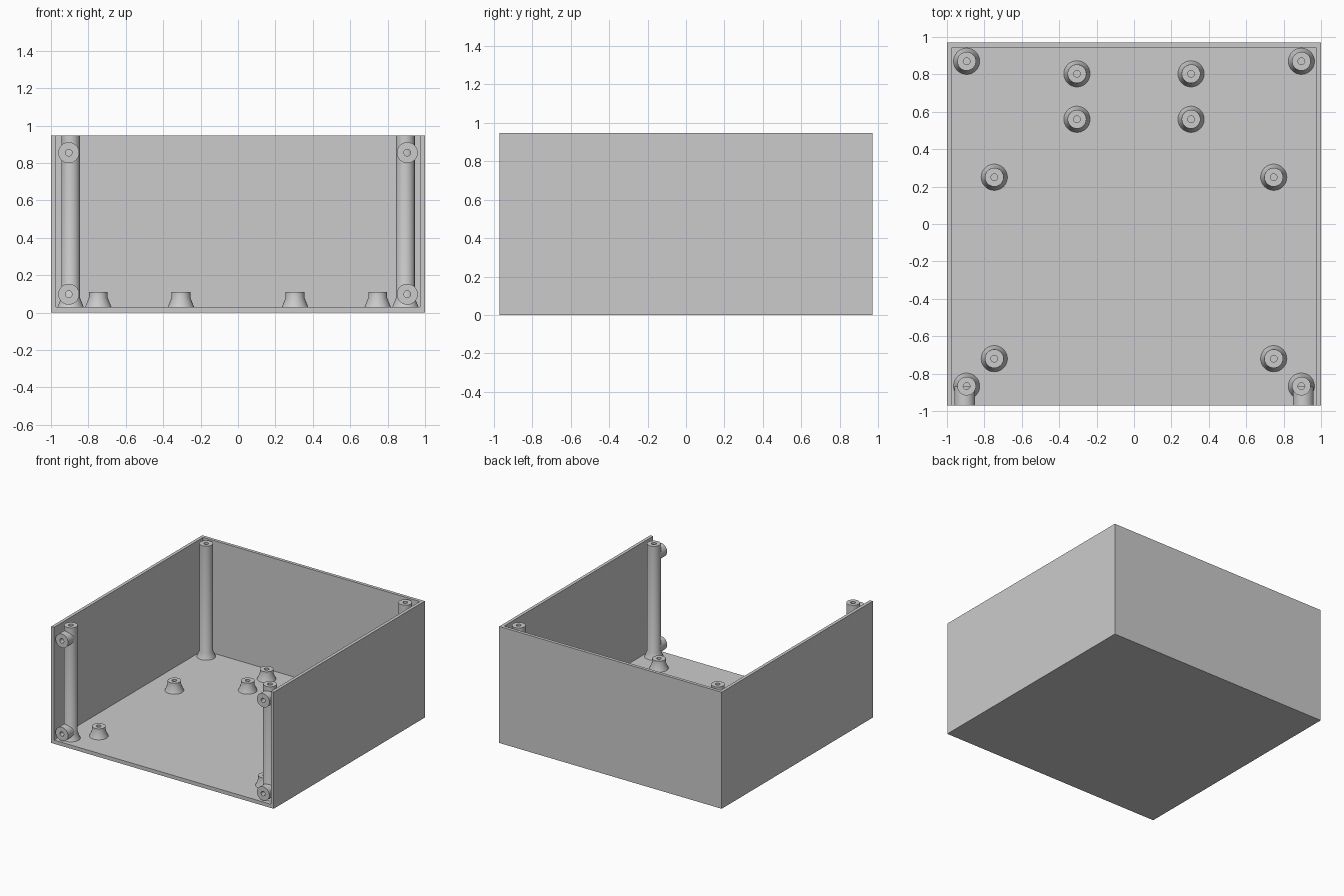
import bpy
import bmesh
import math
from mathutils import Matrix

cube = bpy.data.objects.get("Cube")
if cube:
    bpy.data.objects.remove(cube, do_unlink=True)

HALF_X, HALF_Y, HEIGHT = 1.0, 0.97, 0.947
WALL, FLOOR = 0.026, 0.03
HOLE = 0.018

grey = bpy.data.materials.new("plain_grey")
grey.use_nodes = True
colour = (0.6, 0.6, 0.6, 1)
grey.diffuse_color = colour
grey.node_tree.nodes["Principled BSDF"].inputs["Base Color"].default_value = colour


def add_object(name, bm):
    bmesh.ops.recalc_face_normals(bm, faces=bm.faces)
    mesh = bpy.data.meshes.new(name)
    bm.to_mesh(mesh)
    bm.free()
    mesh.materials.append(grey)
    obj = bpy.data.objects.new(name, mesh)
    bpy.context.collection.objects.link(obj)
    return obj


def turned(name, profile, matrix):
    """Revolve a (radius, height) profile about z, then place it."""
    bm = bmesh.new()
    verts = [bm.verts.new((r, 0, z)) for r, z in profile]
    edges = [bm.edges.new(pair) for pair in zip(verts, verts[1:])]
    bmesh.ops.spin(bm, geom=verts + edges, cent=(0, 0, 0), axis=(0, 0, 1),
                   angle=math.tau, steps=48, use_merge=True)
    bmesh.ops.remove_doubles(bm, verts=bm.verts, dist=1e-5)
    bmesh.ops.transform(bm, matrix=matrix, verts=bm.verts)
    obj = add_object(name, bm)
    bpy.ops.object.select_all(action="DESELECT")
    obj.select_set(True)
    bpy.context.view_layer.objects.active = obj
    bpy.ops.object.shade_smooth_by_angle(angle=math.radians(25))


def pillar_profile(height, hole_depth):
    """Flared foot, straight shaft and a blind screw hole."""
    return [(0, 0), (0.07, 0), (0.05, 0.05), (0.05, height), (HOLE, height),
            (HOLE, height - hole_depth), (0, height - hole_depth)]


# Tray: a U-shaped wall, open at the front and top, on a floor
bm = bmesh.new()
inner_x, inner_y = HALF_X - WALL, HALF_Y - WALL
outer = [(-HALF_X, -HALF_Y), (-HALF_X, HALF_Y), (HALF_X, HALF_Y), (HALF_X, -HALF_Y)]
inner = [(-inner_x, -HALF_Y), (-inner_x, inner_y), (inner_x, inner_y), (inner_x, -HALF_Y)]


def ring(points, z):
    return [bm.verts.new((x, y, z)) for x, y in points]


base, rim = ring(outer, 0), ring(outer, HEIGHT)
deck, lip = ring(inner, FLOOR), ring(inner, HEIGHT)
bm.faces.new(base)
bm.faces.new(deck)
for i in range(3):
    j = i + 1
    bm.faces.new((base[i], base[j], rim[j], rim[i]))
    bm.faces.new((deck[i], deck[j], lip[j], lip[i]))
    bm.faces.new((rim[i], rim[j], lip[j], lip[i]))
for i in (0, 3):
    bm.faces.new((base[i], rim[i], lip[i], deck[i]))
bm.faces.new((base[0], base[3], deck[3], deck[0]))
add_object("tray", bm)

for side, s in (("left", 1), ("right", -1)):
    # Tall corner posts
    for end, y in (("front", -0.867), ("back", 0.87)):
        turned(f"{side}_{end}_post", pillar_profile(HEIGHT - FLOOR, 0.2),
               Matrix.Translation((s * 0.895, y, FLOOR)))

    # Short floor standoffs
    spots = ((0.305, 0.803), (0.305, 0.56), (0.747, 0.25), (0.747, -0.72))
    for n, (x, y) in enumerate(spots, 1):
        turned(f"{side}_standoff_{n}", pillar_profile(0.08, 0.075),
               Matrix.Translation((s * x, y, FLOOR)))

    # Front screw bosses, lying along y and meeting the front posts
    boss = [(0, 0), (0.056, 0), (0.056, 0.1), (HOLE, 0.1), (HOLE, 0.03), (0, 0.03)]
    for level, z in (("lower", 0.098), ("upper", 0.855)):
        turned(f"{side}_{level}_boss", boss,
               Matrix.Translation((s * 0.905, -HALF_Y + 0.1, z))
               @ Matrix.Rotation(math.pi / 2, 4, "X"))
